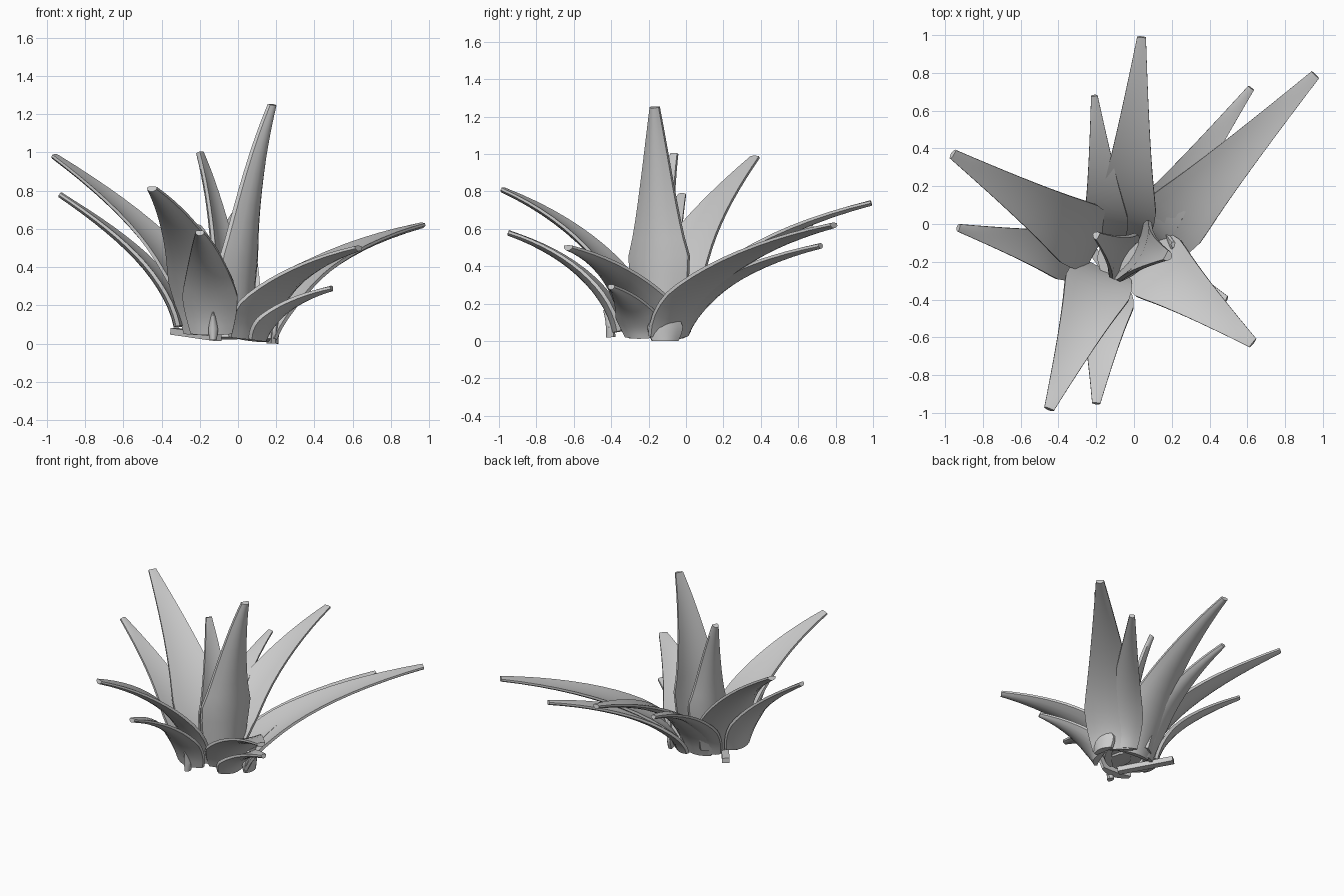
import bpy, bmesh, math
from mathutils import Vector

cube = bpy.data.objects.get("Cube")
if cube:
    bpy.data.objects.remove(cube, do_unlink=True)

gray = bpy.data.materials.new("leaf gray")
gray.use_nodes = True
gray.diffuse_color = (0.6, 0.6, 0.6, 1)
gray.node_tree.nodes["Principled BSDF"].inputs["Base Color"].default_value = (0.6, 0.6, 0.6, 1)

UP = Vector((0, 0, 1))
STEPS, ACROSS = 14, 6


def finish(bm, name):
    bmesh.ops.recalc_face_normals(bm, faces=bm.faces)
    mesh = bpy.data.meshes.new(name)
    bm.to_mesh(mesh)
    bm.free()
    mesh.materials.append(gray)
    obj = bpy.data.objects.new(name, mesh)
    bpy.context.collection.objects.link(obj)
    bpy.ops.object.select_all(action="DESELECT")
    obj.select_set(True)
    bpy.context.view_layer.objects.active = obj
    bpy.ops.object.shade_smooth_by_angle(angle=math.radians(40))
    return obj


def bezier(p, t):
    s = 1 - t
    return p[0] * s**3 + p[1] * 3 * s * s * t + p[2] * 3 * s * t * t + p[3] * t**3


def leaf_width(t, taper):
    """Share of the full width: broad foot, belly at a third, blunt tip."""
    if t < 0.3:
        return 0.75 + 0.25 * math.sin(t / 0.3 * math.pi / 2)
    return 1 - 0.85 * ((t - 0.3) / 0.7) ** taper


def leaf(name, base, tip, width, azimuth=None, arch=0.82, taper=1.0, channel=0.1, thick=0.05):
    """A channelled blade that rises from its foot and arches out to its tip."""
    base, tip = Vector(base), Vector(tip)
    reach = Vector((tip.x - base.x, tip.y - base.y, 0))
    rise = UP * (tip.z - base.z)
    path = [base, base + reach * 0.07 + rise * arch * 0.54, base + reach * 0.5 + rise * arch, tip]
    if azimuth is None:
        out = reach.normalized()
    else:
        a = math.radians(azimuth)
        out = Vector((math.cos(a), math.sin(a), 0))
    side = UP.cross(out)
    bm = bmesh.new()
    rings = []
    for i in range(STEPS + 1):
        t = i / STEPS
        centre = bezier(path, t)
        tangent = bezier(path, min(t + 0.02, 1)) - bezier(path, max(t - 0.02, 0))
        inner = tangent.cross(side).normalized()
        if inner.dot(UP * 0.5 - out) < 0:
            inner = -inner
        w = width * leaf_width(t, taper)
        ring = []
        for face in (1, -1):
            for j in range(ACROSS + 1):
                u = face * (2 * j / ACROSS - 1)
                h = thick * (0.5 - 0.28 * u * u) * (1 - 0.4 * t)
                lift = channel * w * (u * u - 0.4)
                ring.append(bm.verts.new(centre + side * (u * w / 2) + inner * (lift + face * h)))
        rings.append(ring)
    n = len(rings[0])
    for a, b in zip(rings, rings[1:]):
        for k in range(n):
            bm.faces.new((a[k], a[(k + 1) % n], b[(k + 1) % n], b[k]))
    # End caps as strips across the blade
    for ring in (rings[0], rings[-1]):
        for j in range(ACROSS):
            bm.faces.new((ring[j], ring[j + 1], ring[n - 2 - j], ring[n - 1 - j]))
    return finish(bm, name)


# Arching outer leaves
leaf("back_leaf", (-0.05, -0.06, 0.03), (0.04, 0.99, 0.74), 0.31)
leaf("back_left_leaf", (-0.14, -0.07, 0.05), (-0.21, 0.68, 0.61), 0.23)
leaf("back_right_long_leaf", (0.11, -0.09, 0.02), (0.96, 0.79, 0.62), 0.36)
leaf("back_right_short_leaf", (0.06, -0.04, 0.03), (0.62, 0.72, 0.51), 0.25)
leaf("side_upper_leaf", (-0.2, -0.11, 0.08), (-0.96, 0.37, 0.98), 0.36, arch=0.7)
leaf("side_lower_leaf", (-0.3, -0.18, 0.09), (-0.93, -0.02, 0.78), 0.27, arch=0.7)
leaf("front_upper_leaf", (-0.16, -0.25, 0.05), (-0.45, -0.98, 0.81), 0.36, arch=0.79)
leaf("front_lower_leaf", (-0.14, -0.36, 0.05), (-0.2, -0.95, 0.58), 0.29)
leaf("front_right_leaf", (0.06, -0.18, 0.03), (0.63, -0.63, 0.5), 0.38)
leaf("front_right_low_leaf", (0.11, -0.24, 0.02), (0.49, -0.4, 0.29), 0.25)

# Upright heart leaves
leaf("tall_heart_leaf", (0.01, -0.16, 0.05), (0.18, -0.17, 1.25), 0.36, azimuth=-28,
     arch=0.76, taper=0.7, channel=0.18, thick=0.06)
leaf("short_heart_leaf", (-0.06, -0.17, 0.05), (-0.2, -0.06, 1.0), 0.27, azimuth=150,
     arch=0.76, taper=0.7, channel=0.18, thick=0.06)

# Small young shoots around the foot
leaf("front_shoot", (-0.13, -0.4, 0.02), (-0.13, -0.43, 0.17), 0.05, azimuth=-90)
leaf("right_shoot", (0.18, -0.11, 0.0), (0.21, -0.11, 0.21), 0.19, azimuth=10)

# Tilted root crown that joins the feet
bm = bmesh.new()
bmesh.ops.create_cone(bm, cap_ends=True, segments=12, radius1=0.11, radius2=0.13, depth=0.05)
crown = finish(bm, "root_crown")
crown.location = (-0.07, -0.18, 0.075)
crown.rotation_euler = (0, math.radians(7), 0)

# Flat root slab under the side leaves
bm = bmesh.new()
bmesh.ops.create_cube(bm, size=1)
slab = finish(bm, "root_slab")
slab.scale = (0.38, 0.05, 0.035)
slab.location = (-0.22, -0.14, 0.048)
slab.rotation_euler = (0, math.radians(5), math.radians(-53))
